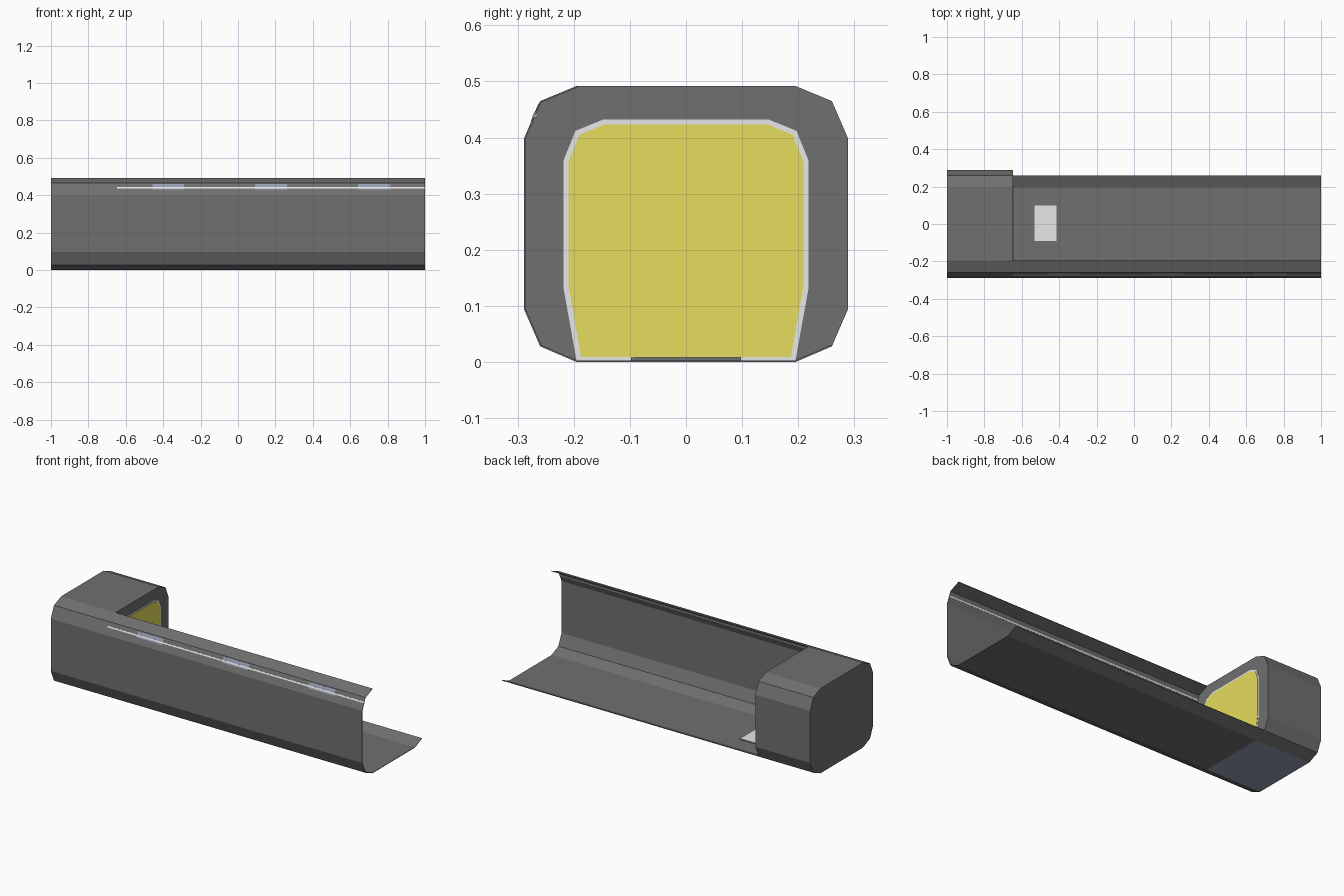
import bpy, bmesh
from mathutils import Vector

if "Cube" in bpy.data.objects:
    bpy.data.objects.remove(bpy.data.objects["Cube"])


def material(name, color):
    m = bpy.data.materials.new(name)
    m.diffuse_color = (*color, 1)
    m.use_nodes = True
    m.node_tree.nodes["Principled BSDF"].inputs["Base Color"].default_value = m.diffuse_color
    return m


GREY = material("dark grey", (0.16, 0.16, 0.16))
WHITE = material("off white", (0.8, 0.8, 0.8))
YELLOW = material("yellow", (0.79, 0.72, 0.11))
BLUE = material("blue grey", (0.30, 0.34, 0.45))


def new_object(name, bm, mats):
    me = bpy.data.meshes.new(name)
    bm.to_mesh(me)
    bm.free()
    for m in mats:
        me.materials.append(m)
    ob = bpy.data.objects.new(name, me)
    bpy.context.collection.objects.link(ob)
    return ob


def prism(name, profile, x0, x1, mats, rule=None):
    """Extrude a closed (y, z) profile along x; rule(normal) picks the colour."""
    bm = bmesh.new()
    a = [bm.verts.new((x0, y, z)) for y, z in profile]
    b = [bm.verts.new((x1, y, z)) for y, z in profile]
    bm.faces.new(a)
    bm.faces.new(b)
    n = len(profile)
    for i in range(n):
        j = (i + 1) % n
        bm.faces.new((a[i], a[j], b[j], b[i]))
    bmesh.ops.recalc_face_normals(bm, faces=bm.faces)
    if rule:
        for f in bm.faces:
            f.material_index = rule(f.normal)
    return new_object(name, bm, mats)


def mirrored(half):
    """Complete a right-hand half profile over y = 0."""
    return half + [(-y, z) for y, z in reversed(half)]


DOOR_X = -0.648

# closed end room, octagonal section with a blue underside
room = [(0.195, 0), (0.26, 0.028), (0.289, 0.095),
        (0.289, 0.398), (0.26, 0.465), (0.195, 0.492)]
prism("end_room", mirrored(room), -1, DOOR_X, [GREY, BLUE],
      lambda n: 1 if n.z < -0.99 else 0)

# open corridor shell: floor, front wall and short ceiling lip
shell = [(0.26, 0.028)] + [(-y if i else y, z) for i, (y, z) in
                           enumerate([(0.195, 0)] + room)]
bm = bmesh.new()
rows = [[bm.verts.new((x, y, z)) for y, z in shell] for x in (DOOR_X, 1)]
for i in range(len(shell) - 1):
    bm.faces.new((rows[0][i], rows[0][i + 1], rows[1][i + 1], rows[1][i]))
corridor = new_object("corridor_shell", bm, [GREY])
bm = bmesh.new()
bm.from_mesh(corridor.data)
if sum(f.normal.z for f in bm.faces if abs(f.normal.z) > 0.99) > 0:
    bmesh.ops.reverse_faces(bm, faces=bm.faces)
bm.to_mesh(corridor.data)
bm.free()
thick = corridor.modifiers.new("thickness", 'SOLIDIFY')
thick.thickness = 0.003
thick.offset = -1

# door frame and door on the room's inner face
frame = [(0.195, 0.002), (0.218, 0.13), (0.218, 0.36), (0.197, 0.412), (0.148, 0.432)]
door = [(0.187, 0.009), (0.209, 0.135), (0.209, 0.358), (0.190, 0.405), (0.146, 0.423)]
prism("door_frame", mirrored(frame), DOOR_X - 0.002, DOOR_X + 0.002, [WHITE])
prism("door", mirrored(door), DOOR_X - 0.002, DOOR_X + 0.004, [YELLOW])

# light strip and lamp patches on the sloped upper wall
low, high = Vector((-0.289, 0.398)), Vector((-0.26, 0.465))
along = (high - low).normalized()
out = Vector((-along.y, along.x))


def slope_plate(name, z, width, inner, outer, x0, x1, mat):
    c = low + (high - low) * ((z - low.y) / (high.y - low.y))
    pts = [c + along * (s * width / 2) + out * d
           for s, d in ((-1, -inner), (1, -inner), (1, outer), (-1, outer))]
    prism(name, [tuple(p) for p in pts], x0, x1, [mat])


slope_plate("light_strip", 0.44, 0.008, 0.005, 0.002, DOOR_X, 1, WHITE)
for i in range(3):
    cx = -0.373 + 0.55 * i
    slope_plate(f"lamp_patch_{i + 1}", 0.445, 0.034, 0.001, 0.001,
                cx - 0.085, cx + 0.085, BLUE)

# low floor step: grey sides, white top
prism("floor_step", [(-0.098, 0.001), (0.098, 0.001), (0.098, 0.008), (-0.098, 0.008)],
      -0.54, -0.415, [GREY])
prism("step_top", [(-0.092, 0.007), (0.098, 0.007), (0.098, 0.009), (-0.092, 0.009)],
      -0.533, -0.415, [WHITE])
